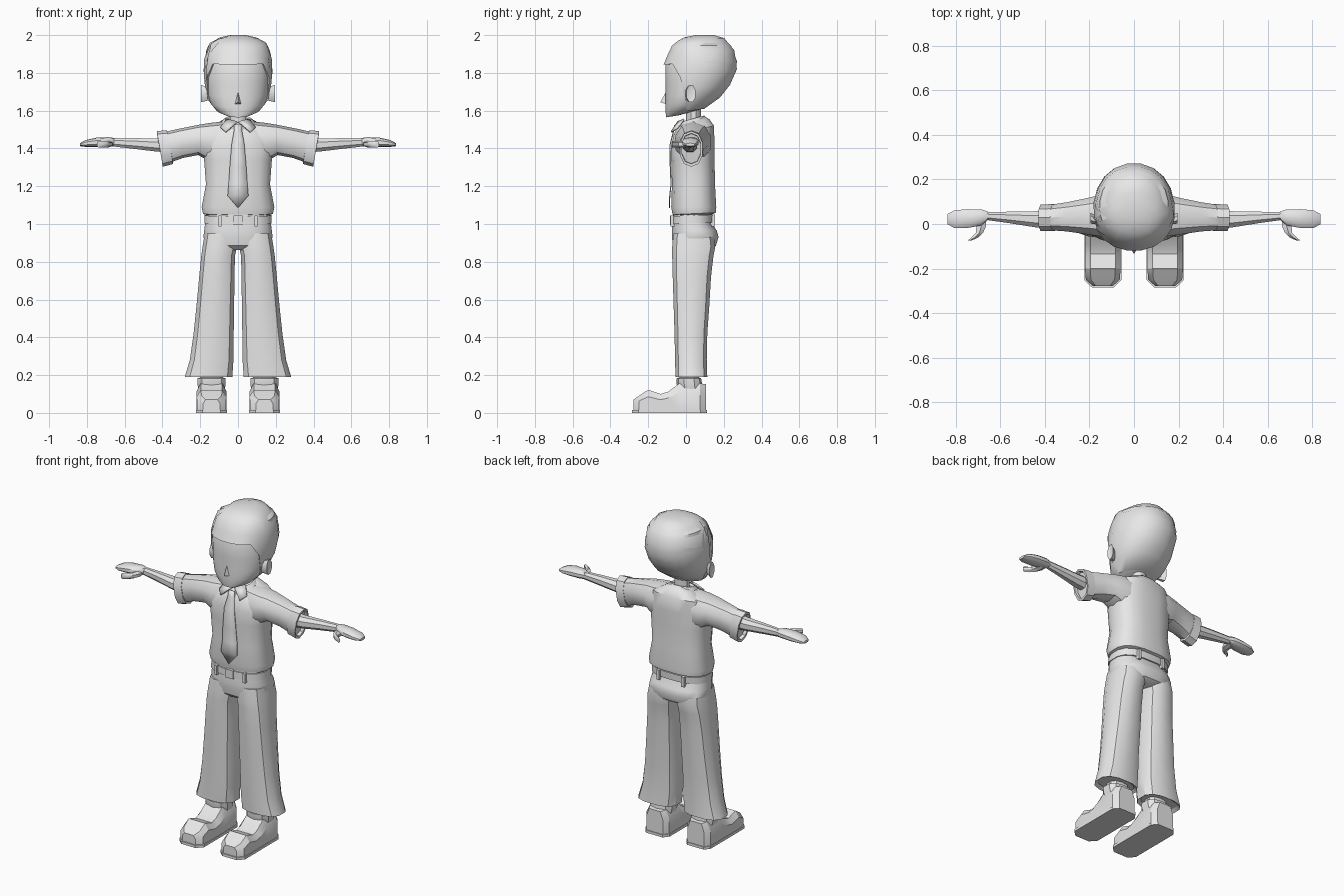
import bpy, bmesh, math

grey = bpy.data.materials.new("plain grey")
grey.diffuse_color = (0.8, 0.8, 0.8, 1)


def make(name, verts, faces, mirror=False, thick=0, angle=35):
    me = bpy.data.meshes.new(name)
    me.from_pydata(verts, [], faces)
    bm = bmesh.new()
    bm.from_mesh(me)
    bmesh.ops.remove_doubles(bm, verts=bm.verts, dist=0.0005)
    bmesh.ops.recalc_face_normals(bm, faces=bm.faces)
    bm.to_mesh(me)
    bm.free()
    me.materials.append(grey)
    ob = bpy.data.objects.new(name, me)
    bpy.context.collection.objects.link(ob)
    bpy.ops.object.select_all(action='DESELECT')
    ob.select_set(True)
    bpy.context.view_layer.objects.active = ob
    bpy.ops.object.shade_smooth_by_angle(angle=math.radians(angle))
    if thick:
        m = ob.modifiers.new("thickness", 'SOLIDIFY')
        m.thickness = thick
        m.offset = 0
    if mirror:
        ob.modifiers.new("mirror", 'MIRROR')
    return ob


def loft(name, rings, **kw):
    n = len(rings[0])
    verts = [p for r in rings for p in r]
    faces = [(i * n + j, i * n + (j + 1) % n, (i + 1) * n + (j + 1) % n, (i + 1) * n + j)
             for i in range(len(rings) - 1) for j in range(n)]
    faces += [tuple(range(n)), tuple(range(len(verts) - n, len(verts)))]
    return make(name, verts, faces, **kw)


def oval(u0, u1, v0, v1, n=12, p=2.4, mid=0.5):
    """Rounded box outline; mid moves the widest place along v."""
    out = []
    vm = v0 + mid * (v1 - v0)
    for k in range(n):
        a = 2 * math.pi * (k + 0.5) / n
        c, s = math.cos(a), math.sin(a)
        u = (u0 + u1) / 2 + (u1 - u0) / 2 * math.copysign(abs(c) ** (2 / p), c)
        s = math.copysign(abs(s) ** (2 / p), s)
        out.append((u, vm + s * ((v1 - vm) if s > 0 else (vm - v0))))
    return out


def level(zf, zb, x0, x1, yf, yb, **kw):
    """Flat ring whose height runs from zf at the front to zb at the back."""
    return [(x, y, zf + (zb - zf) * (y - yf) / (yb - yf)) for x, y in oval(x0, x1, yf, yb, **kw)]


def across(x, y0, y1, z0, z1, slant=0, **kw):
    """Upright ring for limbs that run along x."""
    zm, h = (z0 + z1) / 2, (z1 - z0) / 2
    return [(x + slant * (z - zm) / h, y, z) for y, z in oval(y0, y1, z0, z1, **kw)]


# Head: front z, back z, half width, front y, back y
HEAD = [(1.565, 1.575, .05, -.105, -.04), (1.58, 1.61, .105, -.108, .09),
        (1.62, 1.66, .145, -.11, .165), (1.67, 1.71, .163, -.11, .21),
        (1.75, 1.78, .174, -.11, .255), (1.85, 1.86, .178, -.11, .273),
        (1.945, 1.945, .155, -.065, .24), (1.98, 1.98, .09, .0, .19),
        (1.992, 1.992, .03, .06, .14)]


def head_ring(u, grow=0, n=20):
    i = min(int(u), len(HEAD) - 2)
    zf, zb, w, yf, yb = [a + (b - a) * (u - i) for a, b in zip(HEAD[i], HEAD[i + 1])]
    up = grow if u > 6 else 0
    return level(zf + up, zb + up, -w - grow, w + grow, yf - grow * 1.3, yb + grow,
                 n=n, p=2.15, mid=0.45)


loft("head", [head_ring(u) for u in range(8)], angle=40)


# Hair: same shell a little larger, with a fringe, side locks and a low nape
def hair_start(y):
    if y < -.045:
        return 4.95
    return max(1.0, 4.95 - (y + .045) * 34)


starts = [hair_start(y) for x, y, z in head_ring(4.5)]
hair = [[head_ring(u, -.012)[k] for k, u in enumerate(starts)]]
for t in (0, .17, .34, .5, .67, .84, 1):
    hair.append([head_ring(u + (8 - u) * t, .008)[k] for k, u in enumerate(starts)])
loft("hair", hair, angle=40)

# Nose and ears
make("nose", [(-.017, -.107, 1.635), (.017, -.107, 1.635), (0, -.107, 1.70), (0, -.135, 1.645)],
     [(0, 1, 3), (1, 2, 3), (2, 0, 3), (0, 2, 1)])
loft("ear", [[(x, y + (x - .16) * .4, z) for y, z in oval(-.01 - g, .035 + g, 1.645 - g, 1.735 + g, n=8, p=2)]
             for x, g in ((.15, -.008), (.18, .0), (.195, .004), (.19, -.012))], mirror=True)

# Neck
loft("neck", [level(z, z, -.045, .045, 0, .08, n=10, p=2) for z in (1.48, 1.63)])

# Shirt body
loft("shirt", [level(zf, zb, -w, w, yf, yb, n=16, p=2.7) for zf, zb, w, yf, yb in (
    (1.045, 1.05, .165, -.06, .135), (1.05, 1.06, .188, -.073, .16), (1.09, 1.09, .195, -.08, .162),
    (1.21, 1.21, .172, -.076, .155), (1.34, 1.34, .182, -.08, .153), (1.42, 1.43, .19, -.08, .152),
    (1.475, 1.52, .165, -.065, .15), (1.515, 1.555, .10, -.045, .125), (1.53, 1.57, .06, -.02, .1))])

# Sleeves with turned-up cuffs
loft("sleeve", [across(x, y0, y1, z0, z1, s, n=10, p=2.3) for x, y0, y1, z0, z1, s in (
    (.06, -.055, .135, 1.33, 1.545, 0), (.15, -.06, .135, 1.33, 1.535, 0),
    (.21, -.05, .12, 1.365, 1.525, 0), (.30, -.036, .1, 1.35, 1.505, .01),
    (.375, -.03, .088, 1.325, 1.487, .015))], mirror=True)
loft("sleeve_cuff", [across(x, y0, y1, z0, z1, .016, n=10, p=2.3) for x, y0, y1, z0, z1 in (
    (.36, -.025, .08, 1.335, 1.48), (.36, -.034, .092, 1.318, 1.496), (.414, -.034, .09, 1.303, 1.492),
    (.414, -.024, .08, 1.318, 1.48), (.395, -.022, .078, 1.32, 1.478))], mirror=True)

# Collar band, collar flaps and tie
loft("collar", [level(zf, zb, -w, w, yf, yb, n=12, p=2) for zf, zb, w, yf, yb in (
    (1.50, 1.535, .10, -.055, .125), (1.515, 1.55, .098, -.054, .122),
    (1.54, 1.575, .07, -.03, .1), (1.53, 1.56, .058, -.018, .088))])
make("collar_flap", [(.004, -.042, 1.54), (.06, -.01, 1.555), (.092, -.045, 1.51), (.065, -.077, 1.487)],
     [(0, 1, 2, 3)], mirror=True, thick=.01)
tie = [(.02, -.06, 1.525), (.022, -.066, 1.49), (.034, -.084, 1.42), (.044, -.083, 1.30),
       (.05, -.079, 1.21), (.055, -.086, 1.15)]
tv = [(s * x, y, z) for x, y, z in tie for s in (-1, 1)] + [(0, -.088, 1.085)]
make("tie", tv, [(2 * i, 2 * i + 1, 2 * i + 3, 2 * i + 2) for i in range(5)] + [(10, 11, 12)], thick=.006)

# Forearms, hands and thumbs
loft("forearm", [across(x, *b, n=8, p=2.2) for x, *b in (
    (.36, -.02, .06, 1.375, 1.46), (.44, -.018, .06, 1.382, 1.455),
    (.56, .002, .057, 1.397, 1.457), (.67, .018, .055, 1.41, 1.456))], mirror=True)
loft("hand", [across(x, *b, n=10, p=2.5) for x, *b in (
    (.655, .018, .056, 1.412, 1.455), (.685, -.008, .067, 1.41, 1.46),
    (.75, -.02, .068, 1.407, 1.457), (.805, -.02, .063, 1.408, 1.445),
    (.836, -.002, .046, 1.412, 1.428))], mirror=True)
loft("thumb", [[(x, y, z) for x, z in oval(x0, x1, 1.405, 1.44, n=6, p=2)] for y, x0, x1 in (
    (.03, .66, .71), (-.01, .66, .71), (-.04, .675, .712), (-.06, .695, .732),
    (-.075, .73, .748))], mirror=True)

# Trousers: hips and flared legs
loft("trouser_hips", [level(z, z, -w, w, yf, yb, n=16, p=2.6) for z, w, yf, yb in (
    (.862, .11, -.045, .125), (.885, .165, -.07, .16), (.93, .186, -.077, .174),
    (.965, .182, -.077, .165), (1.0, .177, -.074, .14), (1.06, .17, -.07, .135))])
loft("trouser_leg", [level(z, z, *b, n=12, p=2.7) for z, *b in (
    (.205, .045, .265, -.04, .095), (.19, .027, .285, -.058, .115), (.28, .021, .258, -.06, .112),
    (.42, .02, .238, -.063, .115), (.57, .018, .222, -.068, .126), (.72, .016, .208, -.073, .135),
    (.83, .014, .197, -.076, .148), (.88, .003, .19, -.076, .158), (.95, .005, .178, -.07, .15))], mirror=True)

# Belt, buckle and belt loops
loft("belt", [level(z, z + .008, -w, w, yf, yb, n=16, p=2.6) for z, w, yf, yb in (
    (1.0, .17, -.068, .13), (1.0, .181, -.08, .148), (1.042, .179, -.079, .15), (1.042, .17, -.068, .13))])


def box(name, x0, x1, y0, y1, z0, z1, **kw):
    loft(name, [[(x0, y0, z), (x1, y0, z), (x1, y1, z), (x0, y1, z)] for z in (z0, z1)], **kw)


box("buckle", -.025, .025, -.086, -.07, .994, 1.046)
box("front_belt_loop", .088, .104, -.082, -.06, .988, 1.046, mirror=True)
box("back_belt_loop", .075, .093, .125, .154, .988, 1.05, mirror=True)

# Socks
loft("sock", [level(z, z, .14 - w, .14 + w, yf, yb, n=10, p=2.6) for z, w, yf, yb in (
    (.12, .072, -.04, .085), (.155, .078, -.05, .085), (.183, .078, -.05, .08),
    (.187, .062, -.035, .07), (.25, .06, -.03, .07))], mirror=True)

# Shoes: cross-sections from toe to heel, on a thin sole
shoe = [(-.278, .045, .07), (-.25, .076, .09), (-.20, .08, .122), (-.135, .08, .1),
        (-.095, .08, .112), (-.03, .08, .16), (.075, .078, .156), (.105, .055, .152)]
loft("shoe", [[(.14 + w * u, y, h * v) for u, v in (
    (-1, .05), (-1, .7), (-.7, 1), (.7, 1), (1, .7), (1, .05))] for y, w, h in shoe], mirror=True, angle=30)
sole = [(-.285, .048), (-.252, .083), (.078, .083), (.11, .057)]
outline = [(.14 + w, y) for y, w in sole] + [(.14 - w, y) for y, w in reversed(sole)]
loft("sole", [[(x, y, z) for x, y in outline] for z in (0, .016)], mirror=True)
